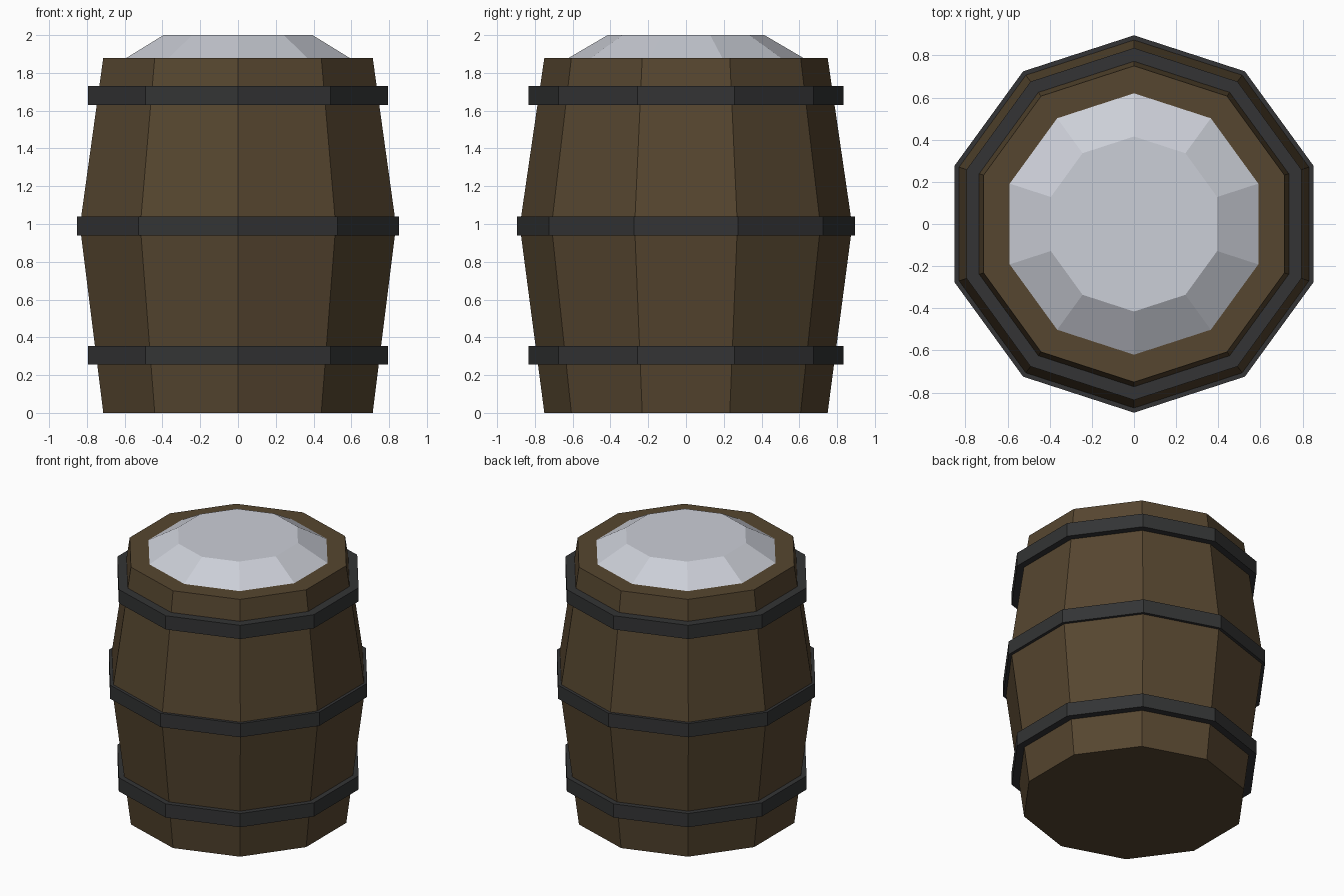
import bpy
import bmesh
from math import cos, sin, pi

SIDES = 10

if "Cube" in bpy.data.objects:
    bpy.data.objects.remove(bpy.data.objects["Cube"], do_unlink=True)


def make_material(name, colour):
    mat = bpy.data.materials.new(name)
    mat.use_nodes = True
    mat.diffuse_color = (*colour, 1)
    mat.node_tree.nodes["Principled BSDF"].inputs["Base Color"].default_value = (*colour, 1)
    return mat


def lathe(name, profile, mat, closed=False):
    """Spin (radius, height) points into a ten-sided solid with a corner at the front."""
    bm = bmesh.new()
    angles = [-pi / 2 + 2 * pi * i / SIDES for i in range(SIDES)]
    rings = [[bm.verts.new((r * cos(a), r * sin(a), z)) for a in angles] for r, z in profile]
    pairs = list(zip(rings, rings[1:]))
    if closed:
        pairs.append((rings[-1], rings[0]))
    else:
        bm.faces.new(rings[0])
        bm.faces.new(rings[-1])
    for low, high in pairs:
        for i in range(SIDES):
            j = (i + 1) % SIDES
            bm.faces.new((low[i], low[j], high[j], high[i]))
    bmesh.ops.recalc_face_normals(bm, faces=bm.faces)
    mesh = bpy.data.meshes.new(name)
    bm.to_mesh(mesh)
    bm.free()
    mesh.materials.append(mat)
    obj = bpy.data.objects.new(name, mesh)
    bpy.context.collection.objects.link(obj)
    return obj


wood = make_material("brown wood", (0.093, 0.061, 0.029))
iron = make_material("dark iron", (0.033, 0.034, 0.035))
white = make_material("pale filling", (0.60, 0.62, 0.68))

# Bulging wooden body
lathe("barrel_body", [(0.75, 0), (0.88, 0.99), (0.75, 1.88)], wood)

# Flat-edged iron hoops, sunk slightly into the wood
for name, inner, outer, z in (("lower_hoop", 0.74, 0.835, 0.305),
                              ("middle_hoop", 0.83, 0.895, 0.99),
                              ("upper_hoop", 0.74, 0.835, 1.68)):
    bottom, top = z - 0.05, z + 0.05
    lathe(name, [(inner, bottom), (outer, bottom), (outer, top), (inner, top)], iron, closed=True)

# Faceted mound of filling on top
lathe("filling_mound", [(0.62, 1.87), (0.62, 1.88), (0.415, 2.0)], white)
